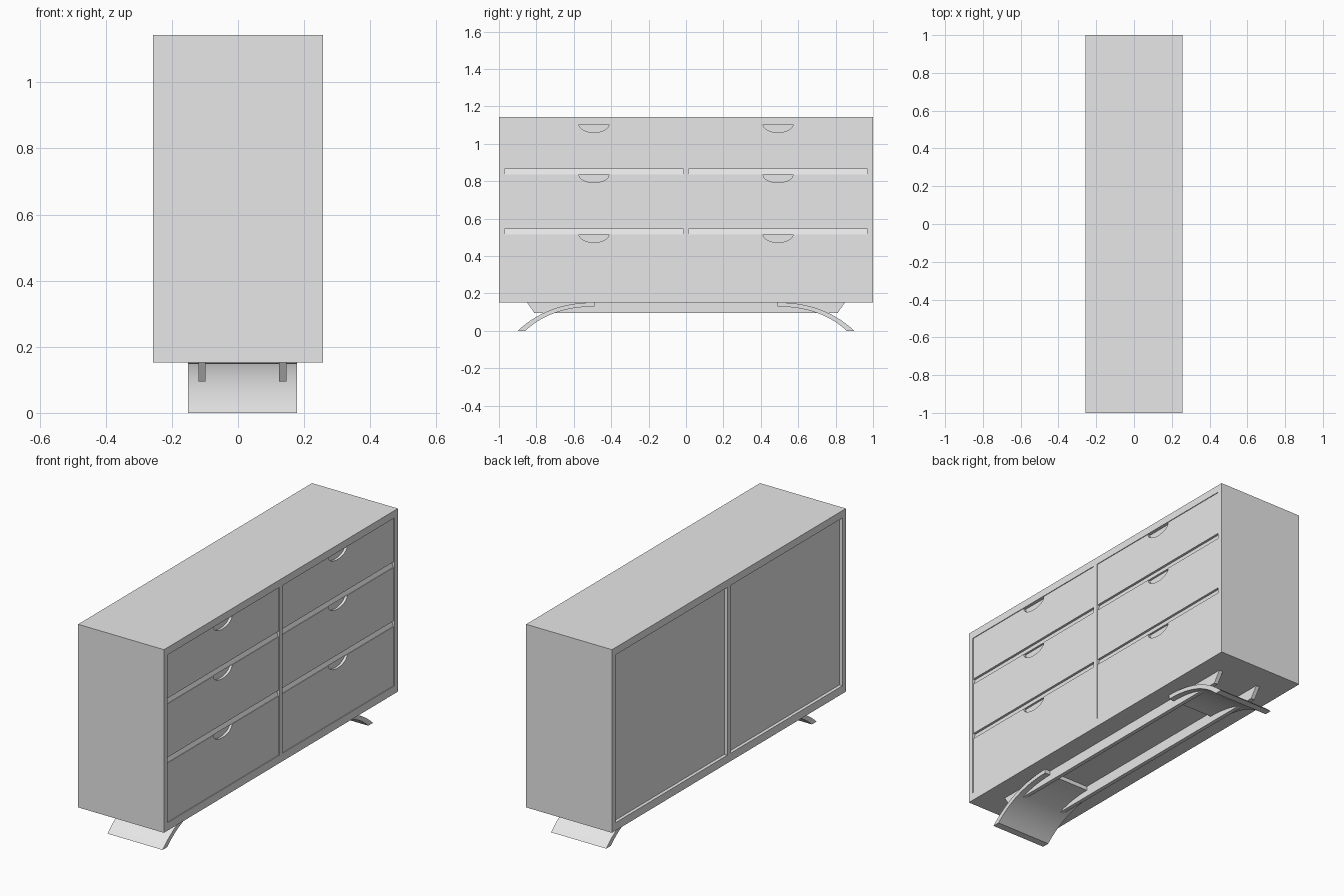
import bpy, bmesh, math
from mathutils import Vector

cube = bpy.data.objects.get("Cube")
if cube:
    bpy.data.objects.remove(cube, do_unlink=True)

mat = bpy.data.materials.new("light_grey")
mat.use_nodes = True
GREY = (0.8, 0.8, 0.8, 1)
mat.diffuse_color = GREY
mat.node_tree.nodes["Principled BSDF"].inputs["Base Color"].default_value = GREY

HALF_X, BASE, TOP = 0.257, 0.152, 1.143
OPEN_LOW, OPEN_HIGH = 0.195, 1.103      # opening heights
OPEN_IN, OPEN_OUT = 0.014, 0.97         # opening, distance from the middle


def finish(name, bm):
    bmesh.ops.recalc_face_normals(bm, faces=bm.faces)
    mesh = bpy.data.meshes.new(name)
    bm.to_mesh(mesh)
    bm.free()
    mesh.materials.append(mat)
    obj = bpy.data.objects.new(name, mesh)
    bpy.context.collection.objects.link(obj)
    return obj


def extrude_x(name, profile, x0, x1):
    """Extrude a closed (y, z) outline from x0 to x1."""
    bm = bmesh.new()
    face = bm.faces.new([bm.verts.new((x0, y, z)) for y, z in profile])
    new = bmesh.ops.extrude_face_region(bm, geom=[face])["geom"]
    verts = [v for v in new if isinstance(v, bmesh.types.BMVert)]
    bmesh.ops.translate(bm, vec=(x1 - x0, 0, 0), verts=verts)
    return finish(name, bm)


def bezier(a, b, c, steps=14):
    a, b, c = Vector(a), Vector(b), Vector(c)
    ts = [i / steps for i in range(steps + 1)]
    return [tuple(a * (1 - t) ** 2 + b * 2 * t * (1 - t) + c * t * t) for t in ts]


# Cabinet: a box with two openings recessed into the front and the back
bm = bmesh.new()
bmesh.ops.create_cube(bm, size=1)
for v in bm.verts:
    v.co = (v.co.x * 2 * HALF_X, v.co.y * 2, BASE if v.co.z < 0 else TOP)
bmesh.ops.bisect_plane(bm, geom=bm.verts[:] + bm.edges[:] + bm.faces[:],
                       plane_co=(0, 0, 0), plane_no=(0, 1, 0))
bm.normal_update()
panels = [f for f in bm.faces if abs(f.normal.x) > 0.9]
bmesh.ops.inset_individual(bm, faces=panels, thickness=0.01)
for f in panels:
    mid = f.calc_center_median()
    side = math.copysign(1, mid.y)
    for v in f.verts:
        v.co.y = side * (OPEN_OUT if abs(v.co.y) > 0.5 else OPEN_IN)
        v.co.z = OPEN_HIGH if v.co.z > mid.z else OPEN_LOW
bm.normal_update()
bmesh.ops.inset_individual(bm, faces=panels, thickness=0, depth=-0.018)
finish("cabinet", bm)

# Drawer fronts with a scooped finger pull, and sloped strips in the gaps
FLOOR, FACE = HALF_X - 0.02, HALF_X - 0.004
rows = {"bottom": (OPEN_LOW, 0.515), "middle": (0.545, 0.835), "top": (0.865, OPEN_HIGH)}
for side, label in ((-1, "right"), (1, "left")):
    y0, y1 = sorted((side * OPEN_IN, side * OPEN_OUT))
    centre = (y0 + y1) / 2
    for row, (low, high) in rows.items():
        scoop = [(centre + 0.08 * math.cos(a), high - 0.042 * math.sin(a))
                 for a in (math.pi * i / 16 for i in range(17))]
        extrude_x(f"{row}_{label}_drawer",
                  [(y0, low), (y1, low), (y1, high)] + scoop + [(y0, high)], FLOOR, FACE)
        if row != "top":
            strip = extrude_x(f"{row}_{label}_gap_strip",
                              [(y0, high), (y1, high), (y1, high + 0.03), (y0, high + 0.03)],
                              FLOOR, FACE - 0.003)
            for v in strip.data.vertices:
                if v.co.x > FLOOR + 0.005 and v.co.z > high + 0.01:
                    v.co.x = FLOOR + 0.003

# Base rails with slanted ends
for label, x in (("back", -0.12), ("front", 0.124)):
    extrude_x(f"{label}_base_rail",
              [(-0.85, BASE), (-0.81, 0.095), (0.81, 0.095), (0.85, BASE)], x, x + 0.022)

# Curved feet, one wide bent board at each end
outer = bezier((0.9, 0), (0.74, BASE), (0.49, BASE))
inner = bezier((0.86, 0), (0.72, 0.13), (0.49, 0.13))
for side, label in ((-1, "right"), (1, "left")):
    foot = extrude_x(f"{label}_foot", [(side * y, z) for y, z in outer + inner[::-1]],
                     -0.152, 0.178)
    bpy.ops.object.select_all(action="DESELECT")
    foot.select_set(True)
    bpy.context.view_layer.objects.active = foot
    bpy.ops.object.shade_smooth_by_angle(angle=math.radians(30))
